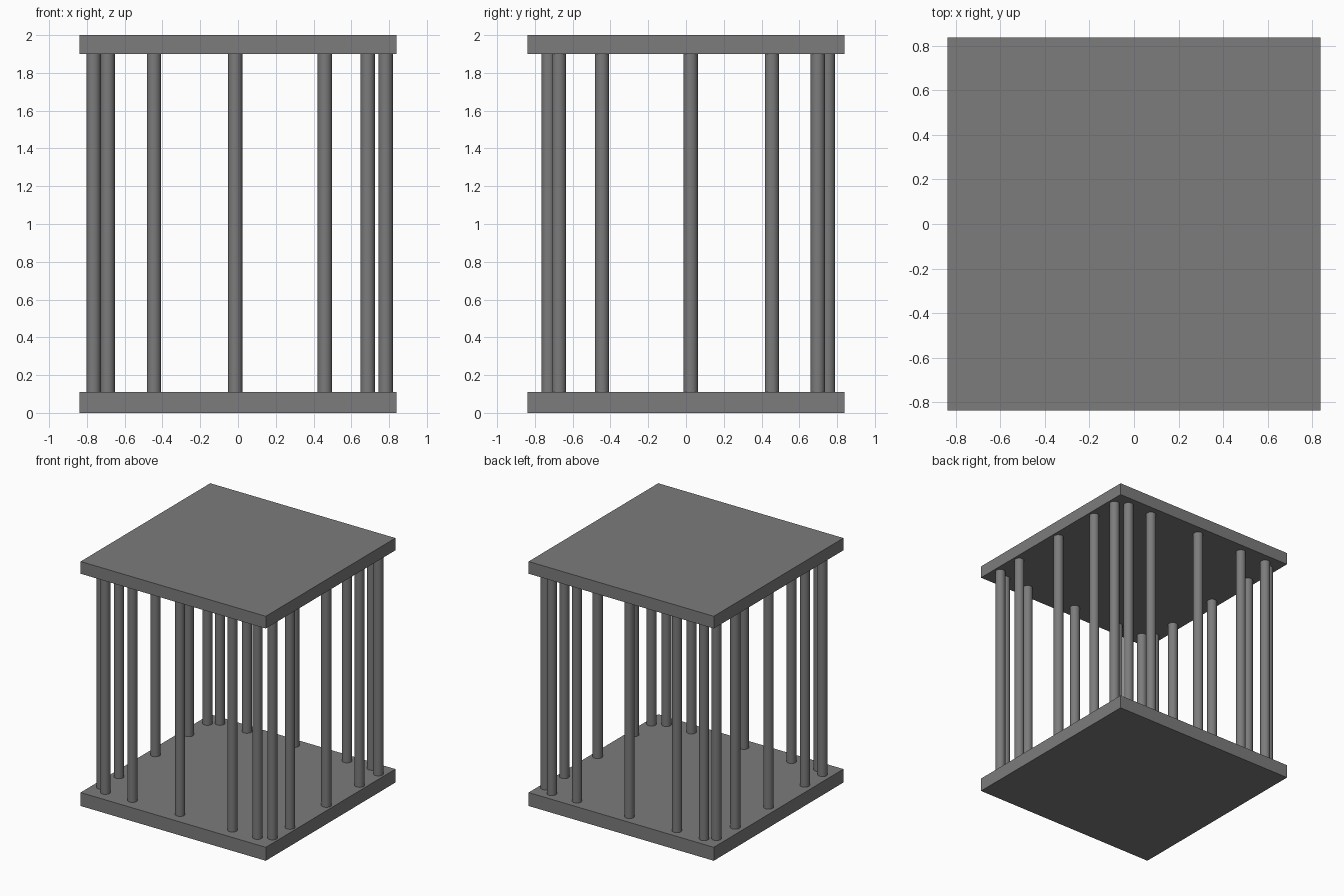
import bpy

if "Cube" in bpy.data.objects:
    bpy.data.objects.remove(bpy.data.objects["Cube"])

grey = bpy.data.materials.new("mid grey")
grey.diffuse_color = (0.2, 0.2, 0.2, 1)
grey.use_nodes = True
grey.node_tree.nodes["Principled BSDF"].inputs["Base Color"].default_value = grey.diffuse_color

HALF, FLOOR, CEIL, TOP, R = 0.838, 0.11, 1.9, 2.0, 0.038


def finish(name):
    ob = bpy.context.object
    ob.name = name
    ob.data.materials.append(grey)
    return ob


def slab(name, z0, z1):
    bpy.ops.mesh.primitive_cube_add(size=1, location=(0, 0, (z0 + z1) / 2))
    bpy.context.object.scale = (2 * HALF, 2 * HALF, z1 - z0)
    bpy.ops.object.transform_apply(location=False, rotation=False, scale=True)
    finish(name)


def post(name, x, y):
    bpy.ops.mesh.primitive_cylinder_add(vertices=32, radius=R, depth=CEIL - FLOOR,
                                        location=(x, y, (FLOOR + CEIL) / 2))
    finish(name)
    bpy.ops.object.shade_smooth_by_angle()


# Floor and roof slabs
slab("base_slab", 0, FLOOR)
slab("roof_slab", CEIL, TOP)

# Front and back rows of posts
for i, x in enumerate((-0.69, -0.445, -0.015, 0.46, 0.687)):
    post(f"front_post_{i + 1}", x, -0.728)
    post(f"back_post_{i + 1}", x, 0.752)

# Left and right rows of posts
for i, y in enumerate((-0.672, -0.445, 0.025, 0.455, 0.698)):
    post(f"left_post_{i + 1}", -0.765, y)
    post(f"right_post_{i + 1}", 0.782, y)
